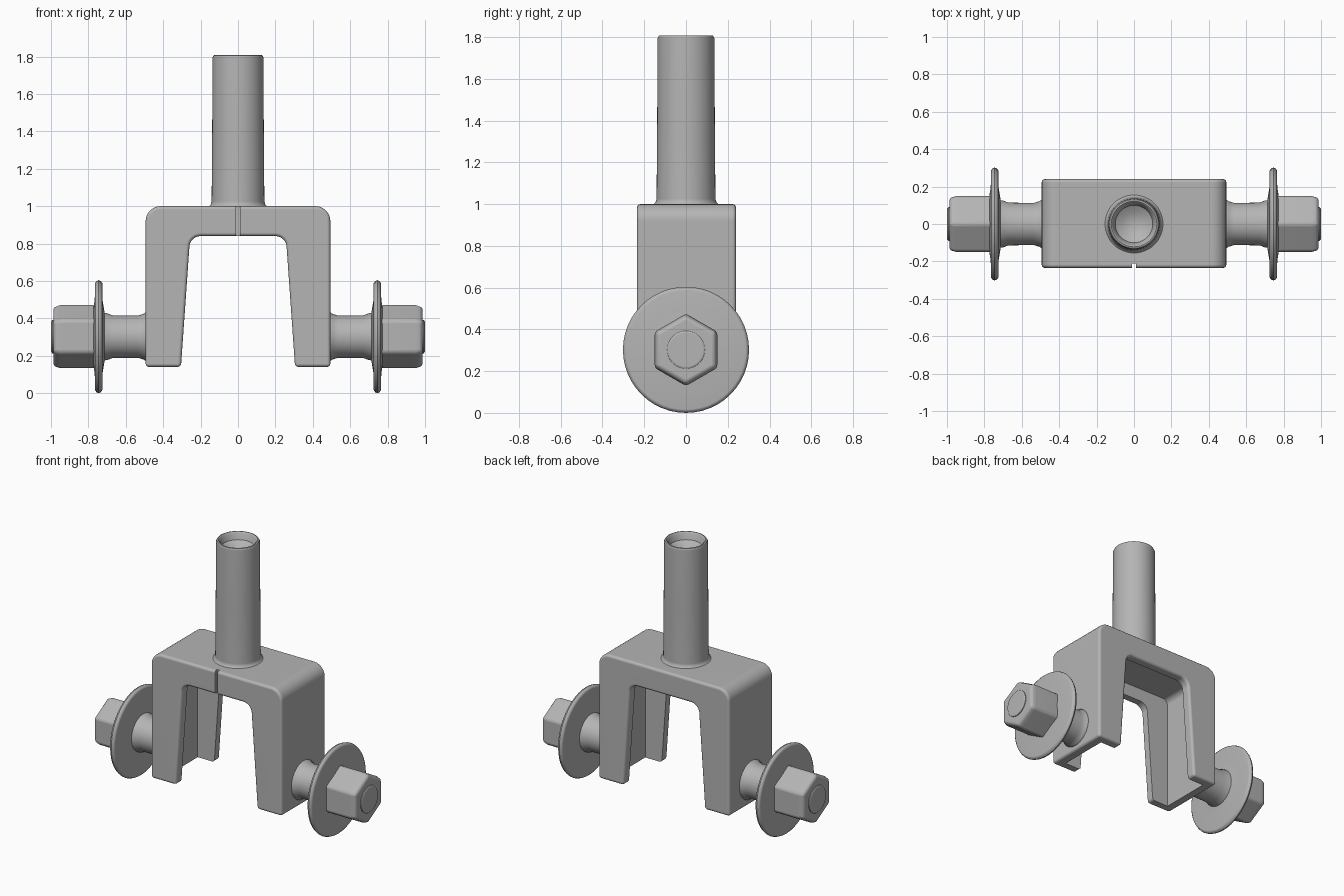
import bpy, bmesh, math
from mathutils import Vector

if "Cube" in bpy.data.objects:
    bpy.data.objects.remove(bpy.data.objects["Cube"])

AXLE_Z = 0.302

# Mid-grey metal shared by all parts
METAL = bpy.data.materials.new("grey_metal")
METAL.diffuse_color = (0.46, 0.46, 0.46, 1)
METAL.use_nodes = True
METAL.node_tree.nodes["Principled BSDF"].inputs["Base Color"].default_value = METAL.diffuse_color


def finish(name, bm, bevel=0.0, segments=3, mirror=False):
    bmesh.ops.remove_doubles(bm, verts=bm.verts, dist=1e-5)
    bmesh.ops.recalc_face_normals(bm, faces=bm.faces)
    me = bpy.data.meshes.new(name)
    bm.to_mesh(me)
    bm.free()
    me.materials.append(METAL)
    ob = bpy.data.objects.new(name, me)
    bpy.context.collection.objects.link(ob)
    if bevel:
        m = ob.modifiers.new("Bevel", 'BEVEL')
        m.width, m.segments = bevel, segments
        m.limit_method, m.angle_limit = 'ANGLE', math.radians(35)
    if mirror:
        ob.modifiers.new("Mirror", 'MIRROR')
    return ob


def smooth(ob):
    bpy.ops.object.select_all(action='DESELECT')
    ob.select_set(True)
    bpy.context.view_layer.objects.active = ob
    bpy.ops.object.shade_smooth_by_angle(angle=math.radians(40))
    # keep large flat faces evenly shaded
    ob.modifiers.new("Weighted", 'WEIGHTED_NORMAL').keep_sharp = True


def lathe(name, profile, axis, sides=48, **kw):
    """Spin (distance, radius) points round the x axle or the z axis."""
    bm = bmesh.new()
    rings = []
    for d, r in profile:
        ring = []
        for i in range(sides):
            a = 2 * math.pi * i / sides
            c, s = r * math.cos(a), r * math.sin(a)
            ring.append(bm.verts.new((d, s, AXLE_Z + c) if axis == 'X' else (c, s, d)))
        rings.append(ring)
    for a, b in zip(rings, rings[1:]):
        for i in range(sides):
            j = (i + 1) % sides
            bm.faces.new((a[i], a[j], b[j], b[i]))
    bm.faces.new(rings[0])
    bm.faces.new(rings[-1])
    ob = finish(name, bm, **kw)
    smooth(ob)
    return ob


def arc(cx, cz, r, a0, a1, n=7):
    return [(cx + r * math.cos(math.radians(a0 + (a1 - a0) * i / (n - 1))),
             cz + r * math.sin(math.radians(a0 + (a1 - a0) * i / (n - 1)))) for i in range(n)]


def extrude_y(name, pts, y0, y1, **kw):
    bm = bmesh.new()
    f = bm.faces.new([bm.verts.new((x, y0, z)) for x, z in pts])
    g = bmesh.ops.extrude_face_region(bm, geom=[f])
    bmesh.ops.translate(bm, vec=Vector((0, y1 - y0, 0)),
                        verts=[v for v in g['geom'] if isinstance(v, bmesh.types.BMVert)])
    return finish(name, bm, **kw)


def cut(ob, cutter):
    cutter.hide_render = True
    m = ob.modifiers.new("Cut", 'BOOLEAN')
    m.operation, m.solver, m.object = 'DIFFERENCE', 'EXACT', cutter
    bpy.context.view_layer.objects.active = ob
    for mod in list(ob.modifiers):
        bpy.ops.object.modifier_apply(modifier=mod.name)
    bpy.data.objects.remove(cutter)


# Yoke: U-shaped channel with front and back flanges
outer = [(0.305, 0.14), (0.494, 0.14)] + arc(0.414, 0.92, 0.08, 0, 90)
inner = arc(0.20, 0.78, 0.06, 90, 8)
outline = [(-x, z) for x, z in outer] + outer[::-1] + inner[::-1] + [(-x, z) for x, z in inner]
yoke = extrude_y("yoke", outline, -0.235, 0.24, bevel=0.018)
# Hollow behind the flanges
hollow = [(-0.43, 0.0), (0.43, 0.0)] + arc(0.39, 0.89, 0.04, 0, 90) + arc(-0.39, 0.89, 0.04, 90, 180)
cut(yoke, extrude_y("yoke_hollow_cutter", hollow, -0.175, 0.18))
# Seam in the front flange
seam = [(-0.01, 0.7), (0.01, 0.7), (0.01, 1.1), (-0.01, 1.1)]
cut(yoke, extrude_y("seam_cutter", seam, -0.3, -0.21))
smooth(yoke)

# Stem with a dished top
lathe("stem", [(0.96, 0.14), (1.0, 0.155), (1.008, 0.146), (1.025, 0.141), (1.4, 0.138),
               (1.795, 0.136), (1.806, 0.13), (1.808, 0.122), (1.80, 0.112), (1.76, 0.10),
               (1.735, 0.06), (1.73, 0.01)], 'Z')

# Axle stubs, flared where they meet the yoke and washer
lathe("axle", [(0.46, 0.13), (0.494, 0.13), (0.505, 0.122), (0.535, 0.113), (0.67, 0.114),
               (0.70, 0.125), (0.75, 0.13)], 'X', mirror=True)

# Washers, thicker at the middle
lathe("washer", [(0.715, 0.06), (0.715, 0.14), (0.725, 0.20), (0.725, 0.285), (0.733, 0.297),
                 (0.745, 0.302), (0.757, 0.297), (0.765, 0.285), (0.766, 0.20), (0.775, 0.14),
                 (0.775, 0.06)], 'X', mirror=True)

# Hexagonal nuts
lathe("nut", [(0.76, 0.173), (0.95, 0.173), (0.987, 0.16)], 'X', sides=6,
      bevel=0.014, mirror=True)

# Stud ends showing through the nuts
lathe("stud_end", [(0.95, 0.09), (0.992, 0.09), (1.0, 0.08)], 'X', mirror=True)
